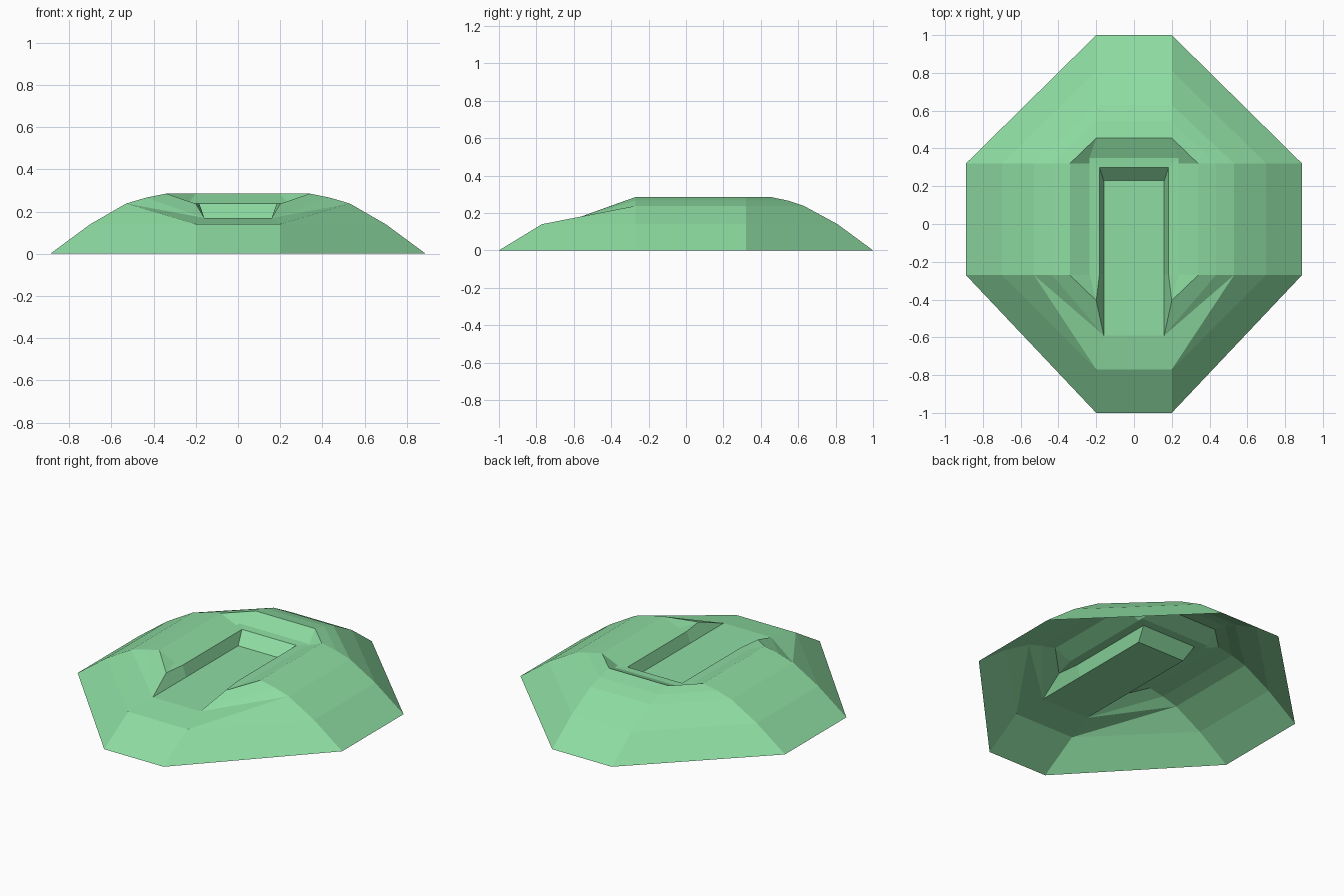
import bpy

if "Cube" in bpy.data.objects:
    bpy.data.objects.remove(bpy.data.objects["Cube"])

# Half outline of one level, front to back: centre, front, side front, side back, back, centre
def outer(front, side, back, z, zf):
    fx, fy = front
    return [(0, fy, zf), (fx, fy, zf), (side, -0.27, z), (side, 0.32, z),
            (0.2, back, z), (0, back, z)]

# Levels inside the crater have no front centre point because the front is open
tip = (0.16, -0.59, 0.17)
lip = (0.2, -0.405, 0.237)
def inner(front, side, yb, corner, back, z):
    return [None, front, (side, -0.27, z), (side, yb, z), (corner, back, z), (0, back, z)]

levels = [
    outer((0.2, -1.0), 0.89, 1.0, 0.0, 0.0),
    outer((0.2, -0.77), 0.70, 0.81, 0.14, 0.14),
    outer((0.16, -0.59), 0.53, 0.63, 0.238, 0.17),
    inner(tip, 0.435, 0.32, 0.2, 0.545, 0.266),     # upper slope
    inner(lip, 0.34, 0.32, 0.2, 0.455, 0.285),      # rim
    inner(lip, 0.235, 0.32, 0.235, 0.35, 0.24),     # terrace outer edge
    inner(lip, 0.183, 0.30, 0.183, 0.30, 0.237),    # slot edge
    inner(tip, 0.16, 0.23, 0.16, 0.23, 0.17),       # slot floor edge
]

verts, faces, index = [], [], {}

def vid(p):
    key = tuple(round(c, 4) for c in p)
    if key not in index:
        index[key] = len(verts)
        verts.append(key)
    return index[key]

def add_face(points):
    ids = list(dict.fromkeys(vid(p) for p in points))
    if len(ids) > 2:
        faces.append(ids)

# Bridge neighbouring levels
for n, (a, b) in enumerate(zip(levels, levels[1:])):
    for i in range(5):
        quad = (a[i], a[i + 1], b[i + 1], b[i])
        if None in quad:
            continue
        if n == 1 and i == 1:
            add_face(quad[:3])
            add_face((quad[0], quad[2], quad[3]))
        else:
            add_face(quad)

# Slot floor
add_face([levels[2][0]] + levels[-1][1:])

mesh = bpy.data.meshes.new("mound")
mesh.from_pydata(verts, [], faces)
mound = bpy.data.objects.new("mound_with_slot", mesh)
bpy.context.collection.objects.link(mound)

mirror = mound.modifiers.new("mirror", 'MIRROR')
mirror.use_axis[0] = True
mirror.use_clip = True

green = bpy.data.materials.new("green")
green.diffuse_color = (0.27, 0.72, 0.36, 1)
green.use_nodes = True
green.node_tree.nodes["Principled BSDF"].inputs["Base Color"].default_value = green.diffuse_color
mesh.materials.append(green)
